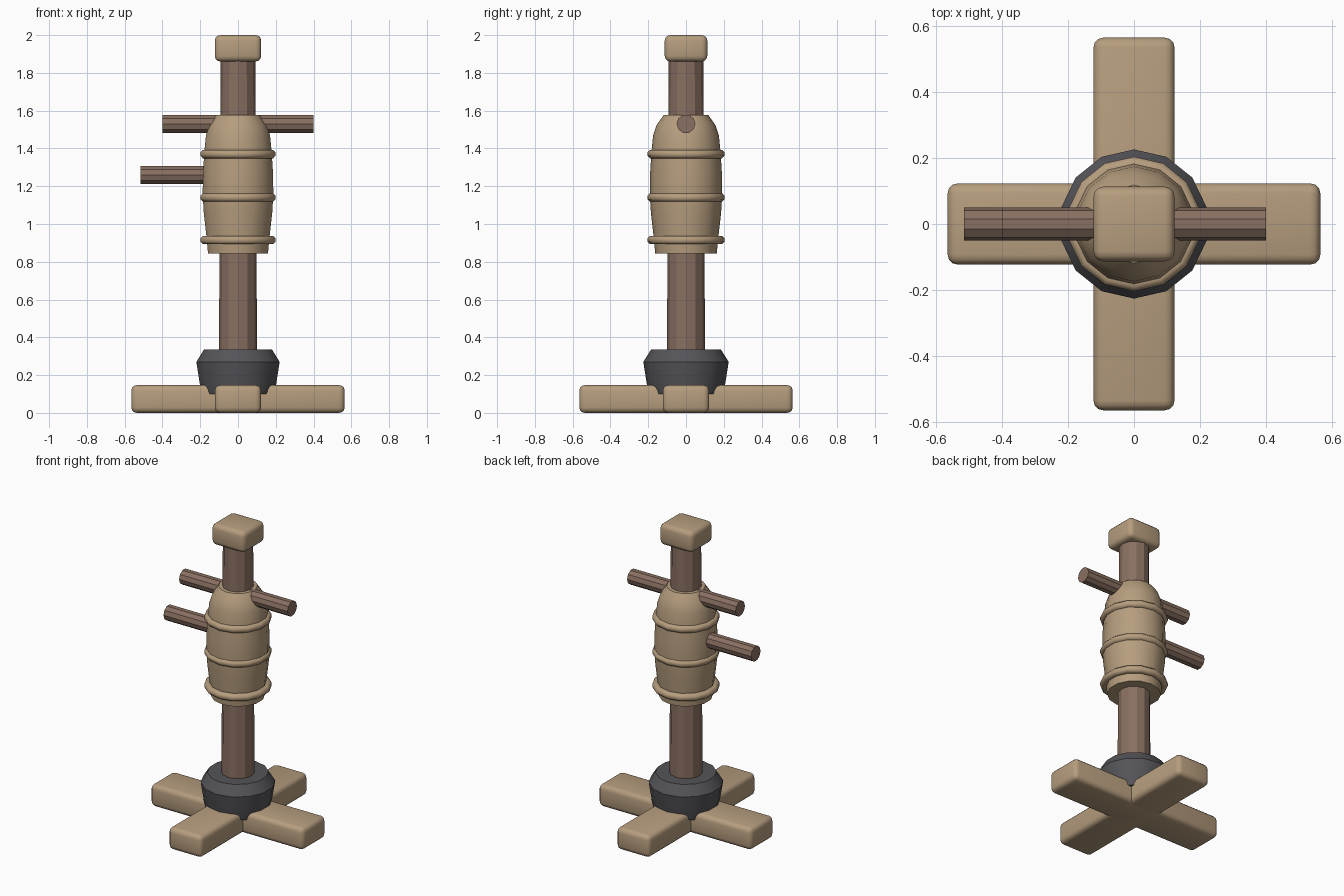
import bpy, bmesh, math
from mathutils import Matrix

if "Cube" in bpy.data.objects:
    bpy.data.objects.remove(bpy.data.objects["Cube"], do_unlink=True)


def material(name, rgb):
    m = bpy.data.materials.new(name)
    m.use_nodes = True
    m.diffuse_color = (*rgb, 1)
    m.node_tree.nodes["Principled BSDF"].inputs["Base Color"].default_value = (*rgb, 1)
    return m


TAN = material("light wood", (0.47, 0.34, 0.21))
BROWN = material("dark wood", (0.25, 0.16, 0.12))
GREY = material("grey stone", (0.09, 0.09, 0.10))


def finish(name, bm, mat, angle):
    bmesh.ops.recalc_face_normals(bm, faces=bm.faces)
    mesh = bpy.data.meshes.new(name)
    bm.to_mesh(mesh)
    bm.free()
    mesh.materials.append(mat)
    ob = bpy.data.objects.new(name, mesh)
    bpy.context.collection.objects.link(ob)
    bpy.ops.object.select_all(action="DESELECT")
    ob.select_set(True)
    bpy.context.view_layer.objects.active = ob
    bpy.ops.object.shade_smooth_by_angle(angle=math.radians(angle))
    return ob


def lathe(name, profile, mat, sides=14, angle=40, closed=False, matrix=None):
    """Turn a (radius, height) profile, first corner on +y."""
    bm = bmesh.new()
    rings = []
    for r, z in profile:
        turn = [math.tau * i / sides for i in range(sides)]
        rings.append([bm.verts.new((r * math.sin(a), r * math.cos(a), z)) for a in turn])
    pairs = list(zip(rings, rings[1:]))
    if closed:
        pairs.append((rings[-1], rings[0]))
    else:
        bm.faces.new(rings[0])
        bm.faces.new(rings[-1])
    for low, high in pairs:
        for i in range(sides):
            j = (i + 1) % sides
            bm.faces.new((low[i], low[j], high[j], high[i]))
    if matrix:
        bm.transform(matrix)
    return finish(name, bm, mat, angle)


def block(name, size, z, mat):
    """Box with softly rounded edges."""
    bm = bmesh.new()
    bmesh.ops.create_cube(bm, size=1)
    bmesh.ops.scale(bm, vec=size, verts=bm.verts)
    bmesh.ops.translate(bm, vec=(0, 0, z), verts=bm.verts)
    bmesh.ops.bevel(bm, geom=bm.edges[:], offset=0.03, segments=3,
                    profile=0.5, affect="EDGES")
    return finish(name, bm, mat, 40)


def peg(name, x0, x1, z):
    """Round bar lying along x."""
    m = Matrix.Translation((0, 0, z)) @ Matrix.Rotation(math.pi / 2, 4, "Y")
    lathe(name, [(0.05, x0), (0.05, x1)], BROWN, sides=10, angle=20, matrix=m)


# Crossed foot beams
block("foot_beam_across", (1.13, 0.246, 0.147), 0.0735, TAN)
block("foot_beam_along", (0.246, 1.13, 0.147), 0.0735, TAN)

# Weighted collar and post
lathe("base_collar", [(0.195, 0.10), (0.207, 0.15), (0.226, 0.27), (0.185, 0.335)], GREY)
lathe("post", [(0.102, 0.12), (0.092, 1.9)], BROWN, sides=12, angle=20)

# Padded barrel body with binding hoops
lathe("barrel_body", [(0.163, 0.845), (0.17, 0.92), (0.186, 1.06), (0.192, 1.16),
                      (0.19, 1.27), (0.183, 1.38), (0.174, 1.47), (0.155, 1.525),
                      (0.118, 1.577)], TAN)
for label, z in (("lower", 0.915), ("middle", 1.14), ("upper", 1.37)):
    steps = [math.tau * (i + 0.5) / 8 for i in range(8)]
    hoop = [(0.182 + 0.024 * math.cos(a), z + 0.024 * math.sin(a)) for a in steps]
    lathe(label + "_hoop", hoop, TAN, angle=60, closed=True)

# Arms and head
peg("crossbar_arms", -0.4, 0.4, 1.53)
peg("lower_right_arm", -0.515, -0.1, 1.26)
block("head_block", (0.246, 0.226, 0.14), 1.93, TAN)
